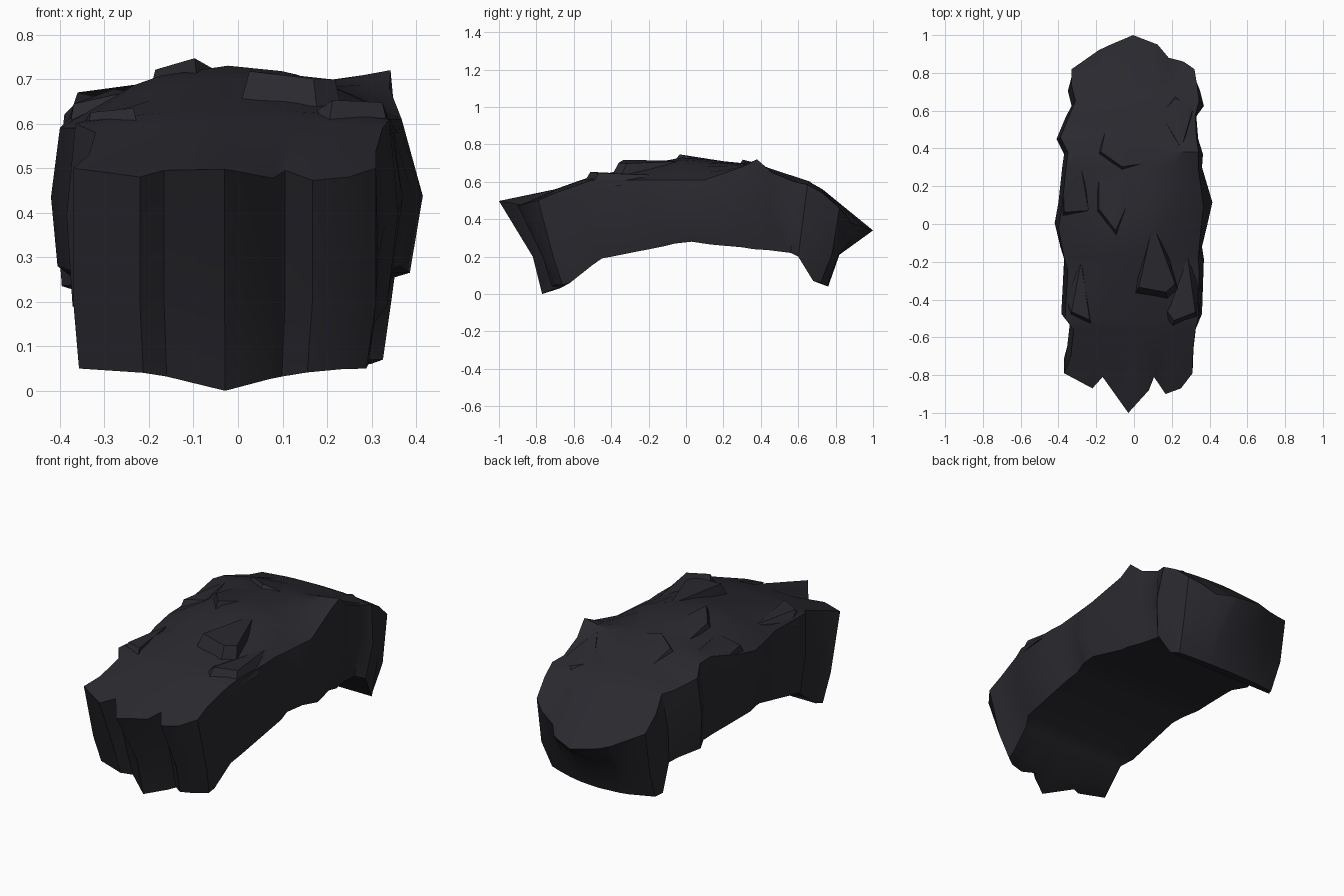
import bpy, bmesh, math

if "Cube" in bpy.data.objects:
    bpy.data.objects.remove(bpy.data.objects["Cube"])

charcoal = bpy.data.materials.new("charcoal rock")
charcoal.diffuse_color = (0.022, 0.022, 0.028, 1)
charcoal.use_nodes = True
charcoal.node_tree.nodes["Principled BSDF"].inputs["Base Color"].default_value = charcoal.diffuse_color

# Column positions across the slab, 0 = left edge, 1 = right edge
COLS = [0, .22, .30, .50, .66, .70, .79, .91, 1]
# Jagged offsets along y of the two end edges
FRONT = [0, -.08, -.02, -.21, -.09, -.02, -.11, -.08, 0]
BACK = [0, .10, .125, .18, .14, .13, .06, .04, 0]

# Stations: top y, left x, right x, z left, z centre, z right, bottom y, bottom z
STATIONS = [
    (-.79, -.37, .31, .50, .50, .50, -.66, .05),
    (-.70, -.355, .315, .53, .56, .54, -.62, .06),
    (-.56, -.34, .33, .58, .61, .59, -.50, .155),
    (-.50, -.385, .36, .60, .63, .61, -.45, .19),
    (-.25, -.37, .37, .59, .68, .61, -.12, .255),
    (-.18, -.39, .36, .59, .70, .61, -.06, .27),
    (-.02, -.42, .39, .59, .73, .61, .03, .28),
    (.10, -.40, .415, .61, .72, .61, .13, .265),
    (.30, -.38, .36, .67, .70, .68, .30, .25),
    (.38, -.37, .365, .66, .685, .72, .36, .24),
    (.46, -.41, .34, .62, .665, .65, .44, .235),
    (.58, -.36, .33, .59, .625, .60, .56, .22),
    (.65, -.33, .37, .585, .605, .585, .60, .20),
    (.73, -.35, .35, .51, .56, .54, .68, .07),
    (.82, -.33, .32, .44, .34, .46, .72, .06),
]


def top_edges(y, xl, xr):
    """Top edges sit slightly inside the flanks, more where the slab is wide."""
    if y < -.75 or y > .8:
        return xl, xr
    return xl + .02, xr - max(.005, (xr - .32) * .5)


def surface_z(x, y):
    """Height of the arched top at a point."""
    for a, b in zip(STATIONS, STATIONS[1:]):
        if y <= b[0]:
            f = max(0, (y - a[0]) / (b[0] - a[0]))
            _, xl, xr, zl, zc, zr, _, _ = [p + (q - p) * f for p, q in zip(a, b)]
            xl, xr = top_edges(y, xl, xr)
            t = 2 * (x - xl) / (xr - xl) - 1
            return zc + ((zl if t < 0 else zr) - zc) * min(1, t * t)
    return STATIONS[-1][4]


def finish(bm, name, angle):
    bmesh.ops.recalc_face_normals(bm, faces=bm.faces)
    mesh = bpy.data.meshes.new(name)
    bm.to_mesh(mesh)
    bm.free()
    mesh.materials.append(charcoal)
    ob = bpy.data.objects.new(name, mesh)
    bpy.context.collection.objects.link(ob)
    bpy.ops.object.select_all(action='DESELECT')
    ob.select_set(True)
    bpy.context.view_layer.objects.active = ob
    bpy.ops.object.shade_smooth_by_angle(angle=math.radians(angle))


def build_slab():
    bm = bmesh.new()
    n, last = len(COLS), len(STATIONS) - 1
    grid = []
    for s, (y, xl, xr, zl, zc, zr, yb, zb) in enumerate(STATIONS):
        top, mid, bot = [], [], []
        el, er = top_edges(y, xl, xr)
        for c, u in enumerate(COLS):
            t = 2 * u - 1
            x, tx = xl + (xr - xl) * u, el + (er - el) * u
            ty, by, bz = y, yb, zb
            z = zc + ((zl if t < 0 else zr) - zc) * t * t
            my, mz = (y + yb) / 2, (z + zb) / 2
            if s == 0:                      # jagged front end
                ty += FRONT[c]
                by += FRONT[c] * .52
                bz -= .05 * (1 - abs(t)) ** 2
                z += FRONT[c] * .25 + (.05 if c == 3 else 0)
                my = -.71 + FRONT[c] * .52
                mz = .20
            elif s == last:                 # pointed back end
                ty += BACK[c]
                by += .04 * (1 - t * t)
                bz -= .02 * (1 - t * t)
                my = by + .06
                mz = .21
            top.append((tx, ty, z))
            mid.append((x, my, mz))
            bot.append((x * (.965 if x < 0 else .93), by, bz))
        rows = [[bm.verts.new(p) for p in top]]
        if s in (0, last):
            rows.append([bm.verts.new(p) for p in mid])
        else:                               # only the two side points are needed
            rows.append([bm.verts.new(mid[0])] + [None] * (n - 2) + [bm.verts.new(mid[-1])])
        rows.append([bm.verts.new(p) for p in bot])
        grid.append(rows)

    def quad(a, b, c, d):
        bm.faces.new((a, b, c, d))

    for a, b in zip(grid, grid[1:]):
        for r in (0, 2):                    # top and underside
            for c in range(n - 1):
                quad(a[r][c], a[r][c + 1], b[r][c + 1], b[r][c])
        for c in (0, n - 1):                # flanks
            for r in (0, 1):
                quad(a[r][c], b[r][c], b[r + 1][c], a[r + 1][c])
    for g in (grid[0], grid[-1]):           # ends
        for r in (0, 1):
            for c in range(n - 1):
                quad(g[r][c], g[r][c + 1], g[r + 1][c + 1], g[r + 1][c])
    finish(bm, "rock_slab", 32)


def build_shard(name, lip, tail, height):
    """Raised chip: a steep broken lip that blends into the top at its tail."""
    bm = bmesh.new()
    base = [bm.verts.new((x, y, surface_z(x, y) - .03)) for x, y in lip]
    cx = sum(p[0] for p in lip) / len(lip)
    high = []
    for i, (x, y) in enumerate(lip):
        h = height if 0 < i < len(lip) - 1 else -.005
        px, py = x + (cx - x) * .2, y + (tail[1] - y) * .12
        high.append(bm.verts.new((px, py, surface_z(px, py) + h)))
    end = bm.verts.new((*tail, surface_z(*tail) - .005))
    for i in range(len(lip) - 1):
        bm.faces.new((base[i], base[i + 1], high[i + 1], high[i]))
        bm.faces.new((high[i], high[i + 1], end))
        bm.faces.new((base[i + 1], base[i], end))
    bm.faces.new((base[0], high[0], end))
    bm.faces.new((high[-1], base[-1], end))
    finish(bm, name, 25)


build_slab()
# Chips along the crown
build_shard("front_chip", [(.02, -.25), (0, -.38), (.18, -.41), (.24, -.36), (.2, -.2)], (.1, .0), .055)
build_shard("middle_chip", [(-.2, .24), (-.2, .05), (-.09, -.08), (-.02, .06)], (-.06, .3), .025)
build_shard("rear_chip", [(-.16, .52), (-.2, .36), (-.06, .27), (.1, .29)], (.02, .55), .02)
# Wedges breaking up the two flanks
build_shard("left_front_chip", [(-.37, -.42), (-.34, -.5), (-.22, -.55), (-.24, -.4)], (-.28, -.2), .02)
build_shard("right_front_chip", [(.15, -.5), (.2, -.56), (.34, -.51), (.36, -.35)], (.28, -.15), .035)
build_shard("left_middle_chip", [(-.38, .14), (-.38, .03), (-.22, .04)], (-.28, .3), .03)
build_shard("right_back_chip", [(.12, .61), (.22, .7), (.34, .66)], (.25, .4), .012)
